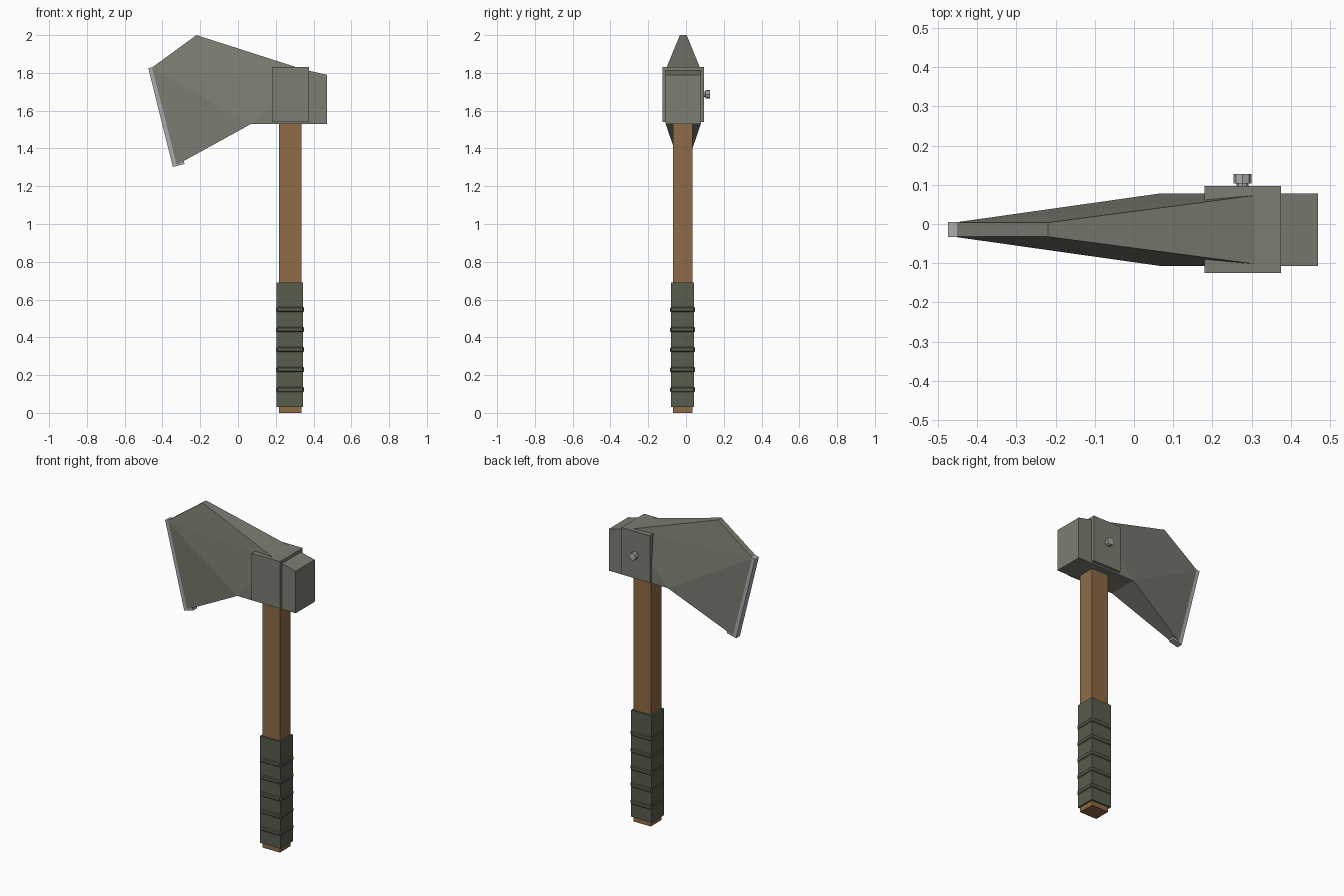
import bpy, bmesh, math
from mathutils import Vector

cube = bpy.data.objects.get("Cube")
if cube:
    bpy.data.objects.remove(cube, do_unlink=True)

YC = -0.0145   # centre plane of the head
HY = -0.018    # centre plane of the handle


def material(name, rgb):
    m = bpy.data.materials.new(name)
    m.use_nodes = True
    col = (*rgb, 1)
    m.diffuse_color = col
    m.node_tree.nodes["Principled BSDF"].inputs["Base Color"].default_value = col
    return m


steel = material("dark steel", (0.20, 0.21, 0.17))
bright = material("bright steel", (0.40, 0.41, 0.40))
wood = material("brown wood", (0.27, 0.145, 0.06))
wrap = material("green wrap", (0.095, 0.11, 0.075))


def finish(name, bm, mat, loc=(0, 0, 0), rot=(0, 0, 0)):
    bmesh.ops.recalc_face_normals(bm, faces=bm.faces[:])
    me = bpy.data.meshes.new(name)
    bm.to_mesh(me)
    bm.free()
    me.materials.append(mat)
    ob = bpy.data.objects.new(name, me)
    ob.location, ob.rotation_euler = loc, rot
    bpy.context.collection.objects.link(ob)
    return ob


def box(name, mat, loc, size, rot=(0, 0, 0), bevel=0):
    bm = bmesh.new()
    bmesh.ops.create_cube(bm, size=1)
    bmesh.ops.scale(bm, vec=size, verts=bm.verts[:])
    if bevel:
        bmesh.ops.bevel(bm, geom=bm.edges[:], offset=bevel, segments=1, affect='EDGES')
    return finish(name, bm, mat, loc, rot)


def peg(name, mat, radius, y0, y1):
    bm = bmesh.new()
    bmesh.ops.create_cone(bm, cap_ends=True, segments=8, radius1=radius,
                          radius2=radius, depth=y1 - y0)
    return finish(name, bm, mat, (0.277, (y0 + y1) / 2, 1.687), (math.pi / 2, 0, 0))


# Handle, grip and wrapped bands
box("handle", wood, (0.276, HY, 0.8), (0.118, 0.104, 1.6))
box("grip", wrap, (0.275, HY, 0.36), (0.14, 0.122, 0.66))
for i in range(5):
    box(f"grip_band_{i + 1}", wrap, (0.276, HY, 0.123 + i * 0.106),
        (0.148, 0.132, 0.033), bevel=0.008)

# Axe head: side outline as (x, z, half thickness)
outline = [(-0.46, 1.825, 0.018), (-0.33, 1.31, 0.018), (0.07, 1.53, 0.093),
           (0.47, 1.53, 0.093), (0.47, 1.79, 0.093), (0.35, 1.817, 0.093),
           (-0.22, 2.0, 0.018)]
bm = bmesh.new()
front = [bm.verts.new((x, YC - t, z)) for x, z, t in outline]
back = [bm.verts.new((x, YC + t, z)) for x, z, t in outline]
for side in (front, back):
    for tri in ((0, 1, 2), (0, 2, 5), (0, 5, 6), (2, 3, 4, 5)):
        bm.faces.new([side[i] for i in tri])
for i in range(len(outline)):
    j = (i + 1) % len(outline)
    bm.faces.new((front[i], front[j], back[j], back[i]))
finish("axe_head", bm, steel)

# Sharpened strip along the cutting side
top, bottom = Vector((-0.475, 0, 1.825)), Vector((-0.345, 0, 1.302))
run = top - bottom
tilt = math.atan2(run.x, run.z)
inward = Vector((math.cos(tilt), 0, -math.sin(tilt)))
centre = (top + bottom) / 2 + inward * 0.032
box("cutting_edge", bright, (centre.x, YC, centre.z),
    (0.064, 0.038, run.length), (0, tilt, 0))

# Collar around the head, with its pin on the back
box("collar", steel, (0.2775, YC, 1.685), (0.195, 0.222, 0.29))
peg("pin_neck", bright, 0.015, 0.08, 0.11)
peg("pin_head", bright, 0.023, 0.103, 0.128)
